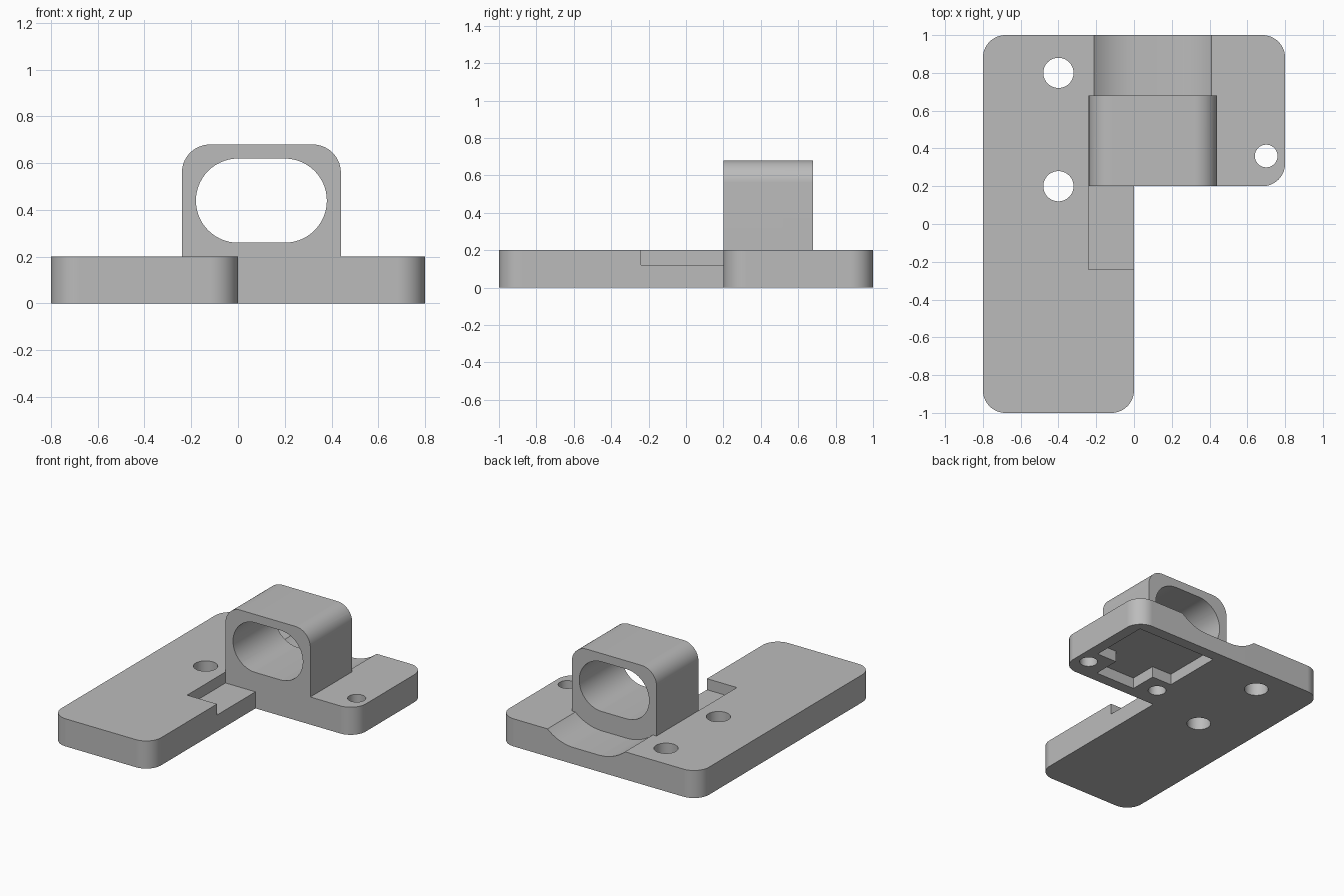
import bpy, bmesh, math
from mathutils import Vector

cube = bpy.data.objects.get("Cube")
if cube:
    bpy.data.objects.remove(cube, do_unlink=True)

grey = bpy.data.materials.new("Plain grey")
grey.use_nodes = True
grey.diffuse_color = (0.5, 0.5, 0.5, 1)
grey.node_tree.nodes["Principled BSDF"].inputs["Base Color"].default_value = (0.5, 0.5, 0.5, 1)

SEGMENTS = 14


def rounded(corners):
    """Outline of a right-angled polygon; each corner is (u, v, radius)."""
    out = []
    for i, (u, v, r) in enumerate(corners):
        p = Vector((u, v))
        if r == 0:
            out.append(p)
            continue
        a = (Vector(corners[i - 1][:2]) - p).normalized()
        b = (Vector(corners[(i + 1) % len(corners)][:2]) - p).normalized()
        centre = p + r * (a + b)
        for k in range(SEGMENTS + 1):
            t = math.pi / 2 * k / SEGMENTS
            out.append(centre - r * (b * math.cos(t) + a * math.sin(t)))
    return [p for i, p in enumerate(out) if (p - out[i - 1]).length > 1e-5]


def box(u0, u1, v0, v1, low=0, high=0):
    """Rectangle with separate radii for its lower and upper corners."""
    return rounded([(u0, v0, low), (u1, v0, low), (u1, v1, high), (u0, v1, high)])


def stadium(u, v, half_u, r):
    return box(u - half_u, u + half_u, v - r, v + r, r, r)


def prism(name, outline, lo, hi, axis="Z"):
    """Extrude an outline along Z (drawn in x, y) or along Y (drawn in x, z)."""
    bm = bmesh.new()
    place = (lambda p, d: (p.x, p.y, d)) if axis == "Z" else (lambda p, d: (p.x, d, p.y))
    rings = [[bm.verts.new(place(p, d)) for p in outline] for d in (lo, hi)]
    for ring in rings:
        bm.faces.new(ring)
    for i in range(len(outline)):
        bm.faces.new((rings[0][i - 1], rings[0][i], rings[1][i], rings[1][i - 1]))
    bmesh.ops.recalc_face_normals(bm, faces=bm.faces)
    mesh = bpy.data.meshes.new(name)
    bm.to_mesh(mesh)
    bm.free()
    mesh.materials.append(grey)
    obj = bpy.data.objects.new(name, mesh)
    bpy.context.collection.objects.link(obj)
    return obj


def combine(target, tool, operation="DIFFERENCE"):
    """Apply one boolean and discard the tool object."""
    mod = target.modifiers.new("Boolean", "BOOLEAN")
    mod.operation, mod.solver, mod.object = operation, "EXACT", tool
    bpy.context.view_layer.objects.active = target
    bpy.ops.object.modifier_apply(modifier=mod.name)
    bpy.data.objects.remove(tool, do_unlink=True)


# L-shaped base plate with rounded outer corners
R = 0.12
bracket = prism("mounting_bracket", rounded([
    (-0.8, -1, R), (0, -1, R), (0, 0.2, 0), (0.8, 0.2, R), (0.8, 1, R), (-0.8, 1, R)]), 0, 0.2)

# Upright block that carries the slot
combine(bracket, prism("slot_block", box(-0.24, 0.44, 0.16, 0.68, 0, R), 0.2, 0.68, "Y"), "UNION")

# Oblong slot, and the wider trough running out behind it
combine(bracket, prism("slot_cutter", stadium(0.1, 0.44, 0.28, 0.18), 0.1, 0.8, "Y"))
combine(bracket, prism("trough_cutter", stadium(0.1, 0.44, 0.42, 0.32), 0.68, 1.1, "Y"))

# Step cut into the inner edge of the long arm
combine(bracket, prism("step_cutter", box(-0.24, 0.1, -0.24, 0.2), 0.12, 0.3))

# T-shaped pocket in the underside
combine(bracket, prism("pocket_cutter", rounded([
    (0.24, 0.28, 0), (0.56, 0.28, 0), (0.56, 0.48, 0), (0.72, 0.48, 0),
    (0.72, 0.92, 0), (0.08, 0.92, 0), (0.08, 0.48, 0), (0.24, 0.48, 0)]), -0.1, 0.08))

# Screw holes: three through the plate, one blind under the block
for x, y, r, top in [(-0.4, 0.8, 0.08, 0.3), (-0.4, 0.2, 0.08, 0.3),
                     (0.7, 0.36, 0.06, 0.3), (0.1, 0.36, 0.06, 0.19)]:
    combine(bracket, prism("hole_cutter", stadium(x, y, r, r), -0.1, top))

# Smooth curved walls, crisp edges
bpy.ops.object.select_all(action="DESELECT")
bracket.select_set(True)
bpy.context.view_layer.objects.active = bracket
bpy.ops.object.shade_smooth_by_angle(angle=math.radians(30))
weighted = bracket.modifiers.new("Weighted normals", "WEIGHTED_NORMAL")
weighted.keep_sharp = True
